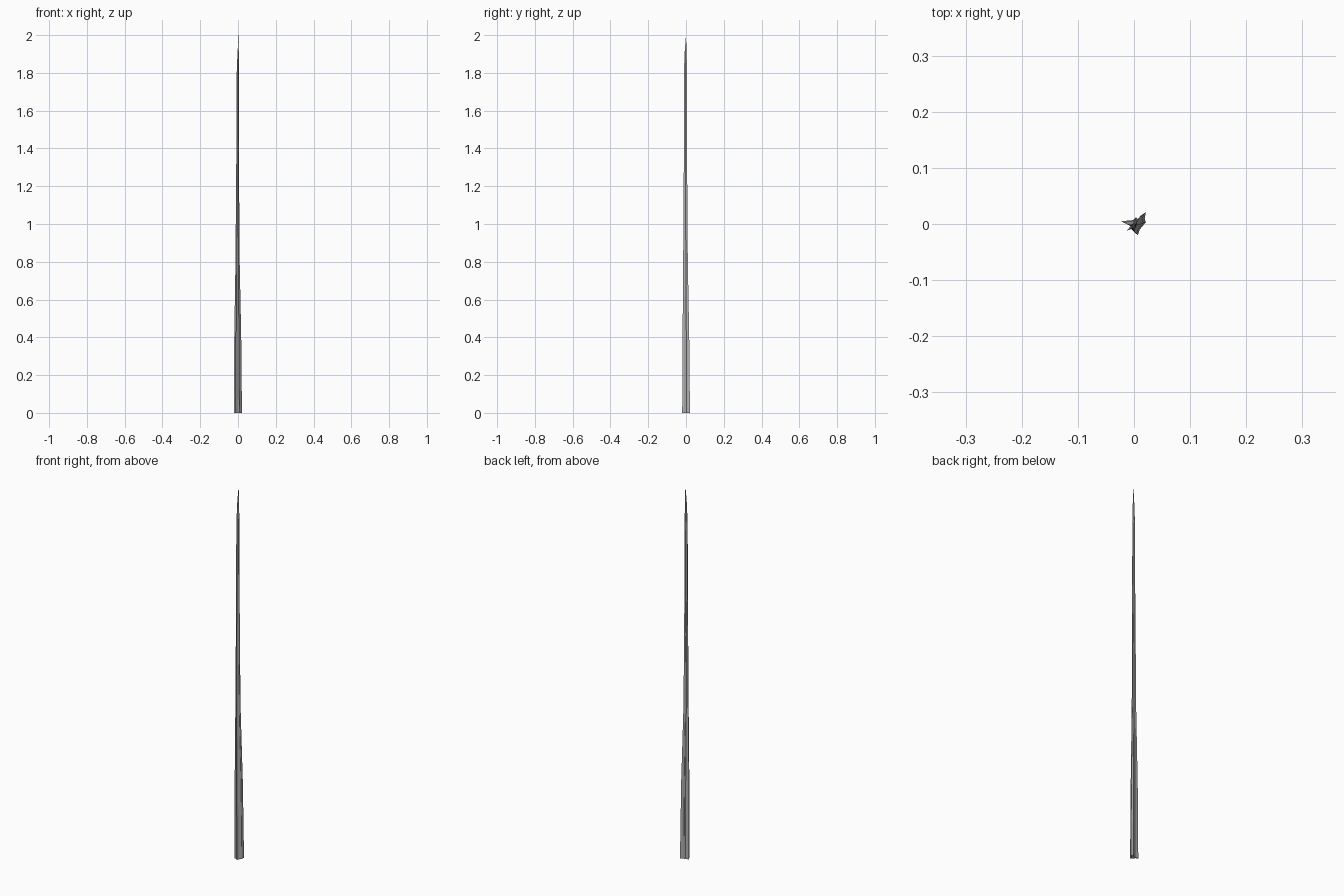
import bpy, bmesh

# Irregular star cross-section with grooves, at the base
STAR = [(0.021, 0.021), (0.012, 0.015), (0.007, 0.009), (0.003, 0.012),
        (-0.001, 0.007), (-0.022, 0.005), (-0.012, 0.001), (-0.005, -0.003),
        (-0.008, -0.006), (-0.013, -0.012), (-0.005, -0.009), (-0.001, -0.013),
        (0.007, -0.020), (0.010, -0.010), (0.021, 0.003), (0.019, 0.009)]

# Taper stations: height, centre x, centre y, scale x, scale y
RINGS = [(0.0, 0, 0, 1, 1), (0.4, -0.001, -0.001, 0.86, 0.86),
         (0.8, -0.002, -0.003, 0.52, 0.60), (1.2, -0.002, -0.003, 0.38, 0.46),
         (1.4, -0.001, -0.003, 0.34, 0.42), (1.8, -0.001, -0.003, 0.27, 0.42),
         (1.92, 0.001, -0.002, 0.14, 0.22)]
TIP = (0.004, 0.0, 2.0)

bm = bmesh.new()
loops = [[bm.verts.new((cx + x * sx, cy + y * sy, z)) for x, y in STAR]
         for z, cx, cy, sx, sy in RINGS]
n = len(STAR)

# Fluted sides
for a, b in zip(loops, loops[1:]):
    for i in range(n):
        j = (i + 1) % n
        bm.faces.new((a[i], a[j], b[j], b[i]))

# Pointed top and closed base
tip = bm.verts.new(TIP)
for i in range(n):
    bm.faces.new((loops[-1][i], loops[-1][(i + 1) % n], tip))
bm.faces.new(loops[0][::-1])
bmesh.ops.recalc_face_normals(bm, faces=bm.faces)

mesh = bpy.data.meshes.new("spike")
bm.to_mesh(mesh)
bm.free()
spike = bpy.data.objects.new("fluted_spike", mesh)
bpy.context.collection.objects.link(spike)

# Darker grey finish
mat = bpy.data.materials.new("dark_grey")
mat.diffuse_color = (0.45, 0.45, 0.45, 1)
mesh.materials.append(mat)
